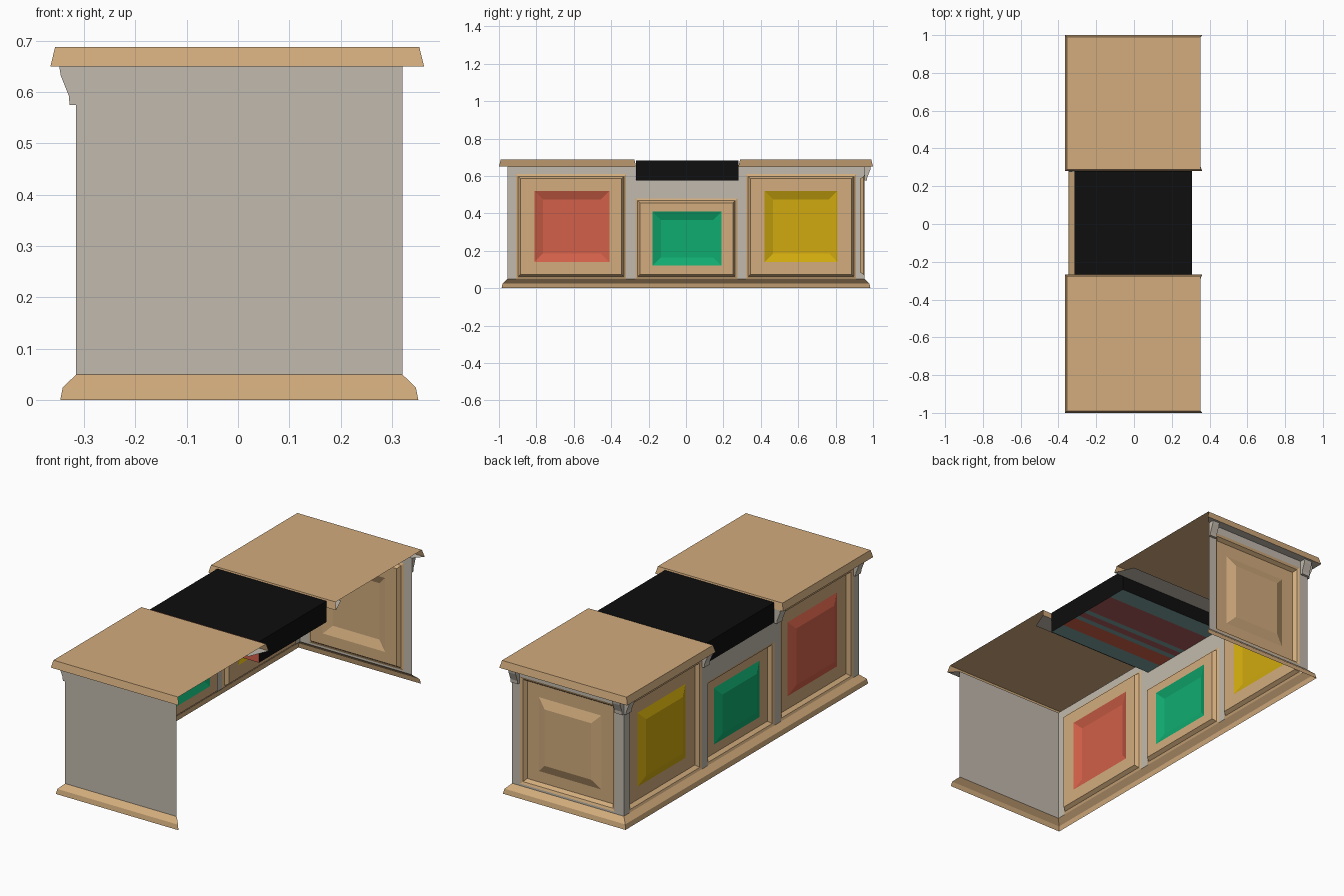
import bpy
from mathutils import Vector

if "Cube" in bpy.data.objects:
    bpy.data.objects.remove(bpy.data.objects["Cube"])


def srgb(r, g, b):
    return tuple(((c / 255) / 12.92 if c < 11 else ((c / 255 + .055) / 1.055) ** 2.4)
                 for c in (r, g, b)) + (1,)


COLORS = {"wood": (210, 172, 125), "grey": (194, 186, 173), "black": (14, 14, 14),
          "red": (210, 96, 73), "green": (16, 172, 112), "yellow": (208, 170, 14),
          "teal": (125, 160, 160), "dark_rose": (172, 92, 90)}
MATS = {}
for n, c in COLORS.items():
    MATS[n] = bpy.data.materials.new(n)
    MATS[n].diffuse_color = srgb(*c)


class Part:
    """Collects flat faces, each turned towards a given outward direction."""

    def __init__(self, name):
        self.name, self.v, self.f, self.m = name, [], [], []

    def face(self, pts, mat, out):
        pts = [Vector(p) for p in pts]
        n = Vector((0, 0, 0))
        for a, b in zip(pts, pts[1:] + pts[:1]):
            n += a.cross(b)
        if n.dot(Vector(out)) < 0:
            pts.reverse()
        k = len(self.v)
        self.v += [tuple(p) for p in pts]
        self.f.append(list(range(k, k + len(pts))))
        self.m.append(mat)

    def build(self):
        me = bpy.data.meshes.new(self.name)
        me.from_pydata(self.v, [], self.f)
        names = list(dict.fromkeys(self.m))
        for n in names:
            me.materials.append(MATS[n])
        for p, n in zip(me.polygons, self.m):
            p.material_index = names.index(n)
        ob = bpy.data.objects.new(self.name, me)
        bpy.context.collection.objects.link(ob)


XL, XR, YW = -.315, .32, .955          # wall planes
Z0, Z1 = .05, .65                      # wall bottom and top


def side(u, z, d):                     # long side wall, d = distance outwards
    return (XL - d, u, z)


def end(u, z, d):                      # panelled end wall
    return (u, YW + d, z)


def rect(part, to, u0, u1, z0, z1, mat, out):
    if u1 > u0 and z1 > z0:
        part.face([to(u0, z0, 0), to(u1, z0, 0), to(u1, z1, 0), to(u0, z1, 0)], mat, out)


def framed_panel(name, to, out, outer, centre, color):
    """Recessed wooden panel with a raised, bevelled centre field."""
    def ring(r, inset, d):
        u0, u1, z0, z1 = r
        return [to(u, z, d) for u, z in ((u0 + inset, z0 + inset), (u1 - inset, z0 + inset),
                                         (u1 - inset, z1 - inset), (u0 + inset, z1 - inset))]
    rings = [ring(outer, 0, 0), ring(outer, .012, -.005), ring(outer, .024, -.024),
             ring(centre, 0, -.024), ring(centre, .045, -.006)]
    p = Part(name)
    for k in range(4):
        a, b = rings[k], rings[k + 1]
        for i in range(4):
            j = (i + 1) % 4
            p.face([a[i], a[j], b[j], b[i]], color if k == 3 else "wood", out)
    p.face(rings[4], color, out)
    p.build()


# Long side: grey wall with three panel openings
OUT_S, OUT_E = (-1, 0, 0), (0, 1, 0)
panels = [("red", (-.91, -.32, Z0, .61), (-.81, -.41, .14, .52)),
          ("green", (-.27, .275, Z0, .48), (-.18, .19, .12, .41)),
          ("yellow", (.32, .91, Z0, .61), (.42, .81, .14, .52))]
wall = Part("side_wall")
for a, b in ((-YW, -.91), (-.32, -.27), (.275, .32), (.91, YW)):
    rect(wall, side, a, b, Z0, Z1, "grey", OUT_S)
for color, o, c in panels:
    rect(wall, side, o[0], o[1], o[3], .58 if color == "green" else Z1, "grey", OUT_S)
    framed_panel(color + "_side_panel", side, OUT_S, o, c, color)
wall.build()

# Panelled end at +y
o = (-.262, .275, .06, .61)
wall = Part("panelled_end_wall")
rect(wall, end, XL, o[0], Z0, Z1, "grey", OUT_E)
rect(wall, end, o[1], XR, Z0, Z1, "grey", OUT_E)
rect(wall, end, o[0], o[1], Z0, o[2], "grey", OUT_E)
rect(wall, end, o[0], o[1], o[3], Z1, "grey", OUT_E)
wall.build()
framed_panel("end_panel", end, OUT_E, o, (-.17, .185, .14, .52), "wood")

# Plain end at -y
wall = Part("plain_end_wall")
wall.face([(XL, -YW, Z0), (XR, -YW, Z0), (XR, -YW, Z1), (XL, -YW, Z1)], "grey", (0, -1, 0))
wall.build()


def u_strip(part, lo, hi, mat, up):
    """Mitred strip on three sides (-y, -x, +y) between two (x0, x1, y0, y1, z) loops."""
    def corners(r):
        x0, x1, y0, y1, z = r
        return [(x1, y0, z), (x0, y0, z), (x0, y1, z), (x1, y1, z)]
    a, b = corners(lo), corners(hi)
    for i, out in enumerate(((0, -1, up), (-1, 0, up), (0, 1, up))):
        part.face([a[i], a[i + 1], b[i + 1], b[i]], mat, out)


# Base moulding around three sides
base = Part("base_moulding")
prof = [(.031, 0), (.026, .025), (0, Z0)]
for (d0, za), (d1, zb) in zip(prof, prof[1:]):
    u_strip(base, (XL - d0, XR + d0, -YW - d0, YW + d0, za),
            (XL - d1, XR + d1, -YW - d1, YW + d1, zb), "wood", .3)
base.build()

# Two worktops: sheet, slanted lip and grey flange underneath
for name, y0, y1, fy0, fy1 in (("left_worktop", -1, -.267, -YW, -.37),
                               ("right_worktop", .28, 1, .38, YW)):
    p = Part(name)
    low = (-.365, .362, y0, y1, Z1)
    top = (-.356, .353, y0 + .009, y1 - .009, .687)
    u_strip(p, low, top, "wood", .1)
    x0, x1, a, b, z = top
    p.face([(x0, a, z), (x1, a, z), (x1, b, z), (x0, b, z)], "wood", (0, 0, 1))
    u_strip(p, low, (XL, XR, fy0, fy1, Z1), "grey", -50)
    p.build()

# Corbels above the posts
PROF = [(0, .575), (.013, .575), (.014, .592), (.022, .612), (.03, .632), (.033, Z1), (0, Z1)]


def corbel(name, to, out, u0, u1):
    p = Part(name)
    a = [to(u0, z, d) for d, z in PROF]
    b = [to(u1, z, d) for d, z in PROF]
    axis = Vector(b[0]) - Vector(a[0])
    p.face(a, "grey", -axis)
    p.face(b, "grey", axis)
    for i in range(len(PROF) - 2):
        p.face([a[i], a[i + 1], b[i + 1], b[i]], "grey", Vector(out) + Vector((0, 0, -.5)))
    p.build()


for i, (a, b) in enumerate(((-YW, -.91), (-.32, -.27), (.275, .32), (.91, YW))):
    corbel(f"side_corbel_{i + 1}", side, OUT_S, a, b)
for i, (a, b) in enumerate(((XL, -.27), (.28, XR))):
    corbel(f"end_corbel_{i + 1}", end, OUT_E, a, b)

# Black centre box with a striped underside
box = Part("centre_box")
bx0, bx1, by0, by1, bz0, bz1 = -.314, .307, -.267, .28, .575, .683
box.face([(bx0, by0, bz1), (bx1, by0, bz1), (bx1, by1, bz1), (bx0, by1, bz1)], "black", (0, 0, 1))
for x, s in ((bx0, -1), (bx1, 1)):
    box.face([(x, by0, bz0), (x, by1, bz0), (x, by1, bz1), (x, by0, bz1)], "black", (s, 0, 0))
for y, s, m in ((by0, -1, "red"), (by1, 1, "black")):
    box.face([(bx0, y, bz0), (bx1, y, bz0), (bx1, y, bz1), (bx0, y, bz1)], m, (0, s, 0))
y = by0
for w, m in ((.09, "teal"), (.09, "red"), (.03, "teal"), (.04, "dark_rose"), (.03, "teal"),
             (.17, "dark_rose"), (.097, "teal")):
    box.face([(bx0, y, bz0), (bx1, y, bz0), (bx1, y + w, bz0), (bx0, y + w, bz0)], m, (0, 0, -1))
    y += w
box.build()

for m in bpy.data.materials:
    if m.users and not m.is_grease_pencil:
        m.use_nodes = True
        m.node_tree.nodes["Principled BSDF"].inputs["Base Color"].default_value = m.diffuse_color
